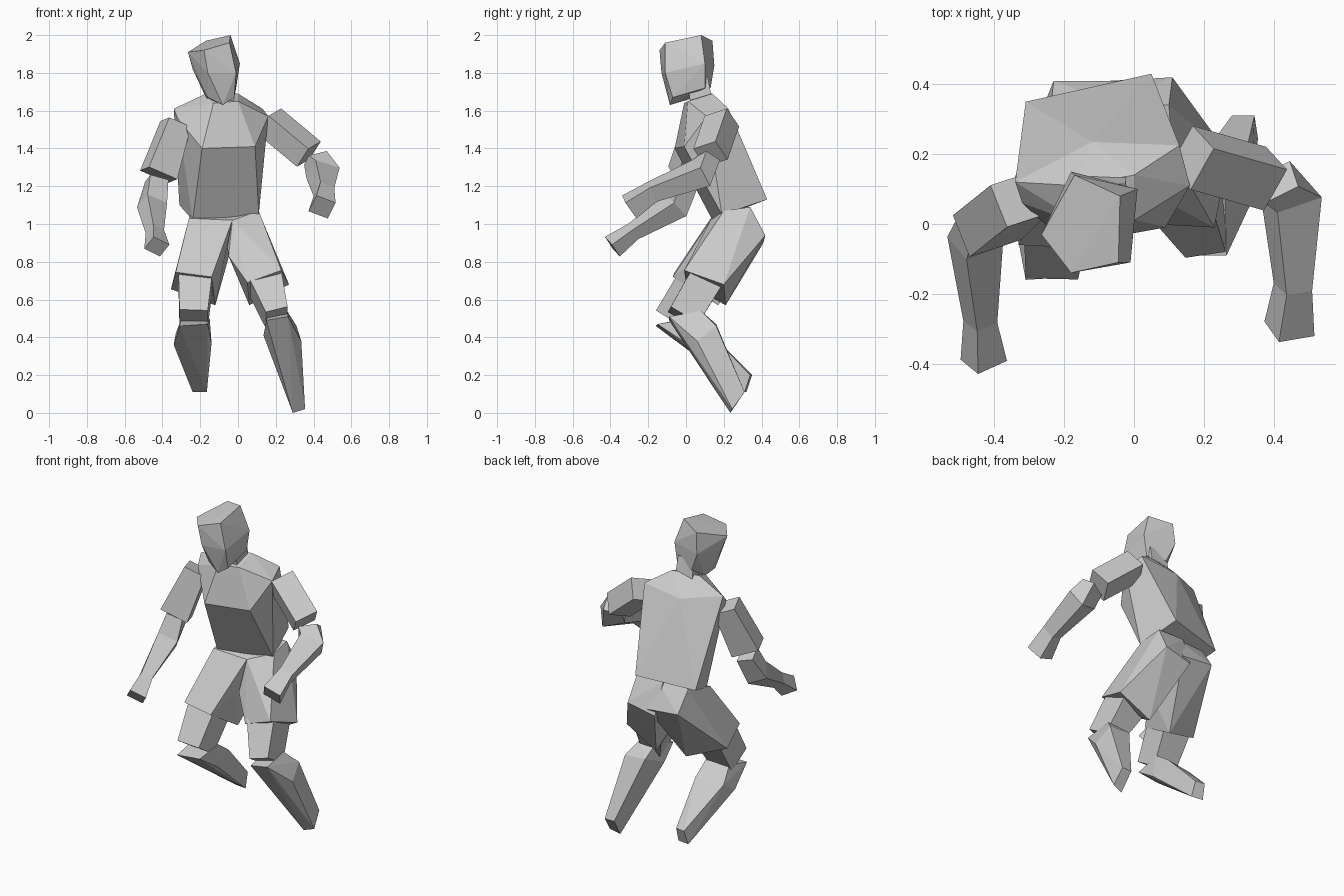
import bpy
import bmesh
from mathutils import Vector

# Remove the default cube only
default_cube = bpy.data.objects.get("Cube")
if default_cube:
    bpy.data.objects.remove(default_cube, do_unlink=True)

# Single matte grey for the whole figure
grey = bpy.data.materials.new("plain_grey")
grey.use_nodes = True
grey.diffuse_color = (.6, .6, .6, 1)
grey.node_tree.nodes["Principled BSDF"].inputs["Base Color"].default_value = (.6, .6, .6, 1)


def finish(name, bm):
    """Turn a bmesh into a flat shaded object."""
    bmesh.ops.recalc_face_normals(bm, faces=bm.faces[:])
    mesh = bpy.data.meshes.new(name)
    bm.to_mesh(mesh)
    bm.free()
    mesh.materials.append(grey)
    part = bpy.data.objects.new(name, mesh)
    bpy.context.scene.collection.objects.link(part)
    return part


def faceted_block(name, corners):
    """Closed low-poly block wrapped around its corner points."""
    bm = bmesh.new()
    for corner in corners:
        bm.verts.new(corner)
    wrapped = bmesh.ops.convex_hull(bm, input=bm.verts[:])
    leftovers = {item for item in wrapped["geom_interior"] + wrapped["geom_unused"]
                 if isinstance(item, bmesh.types.BMVert)}
    bmesh.ops.delete(bm, geom=list(leftovers), context="VERTS")
    bmesh.ops.dissolve_limit(bm, angle_limit=.06, verts=bm.verts[:], edges=bm.edges[:])
    return finish(name, bm)


def limb(name, stations, across=(1, 0, 0)):
    """Four-sided tube; each station is centre, width and depth."""
    bm = bmesh.new()
    centres = [Vector(centre) for centre, width, depth in stations]
    rings = []
    for index, (centre, width, depth) in enumerate(stations):
        before = centres[max(index - 1, 0)]
        after = centres[min(index + 1, len(centres) - 1)]
        along = (after - before).normalized()
        side = Vector(across)
        side = (side - along * side.dot(along)).normalized()
        front = along.cross(side)
        side, front = side * width / 2, front * depth / 2
        middle = centres[index]
        rings.append([bm.verts.new(middle + offset) for offset in
                      (side + front, front - side, -side - front, side - front)])
    for lower, upper in zip(rings, rings[1:]):
        for i in range(4):
            j = (i + 1) % 4
            bm.faces.new((lower[i], lower[j], upper[j], upper[i]))
    bm.faces.new(rings[0])
    bm.faces.new(rings[-1])
    return finish(name, bm)


# Head: wedge-shaped skull with a narrow chin, turned to its right
brow = [(-.18, -.14, 1.92), (-.045, -.11, 1.96)]
crown = [(-.265, -.03, 1.91), (-.17, .14, 1.97), (-.04, .08, 2)]
cheeks = [(-.24, 0, 1.82), (-.16, -.13, 1.8), (-.01, -.11, 1.8),
          (.01, .1, 1.85), (-.18, .15, 1.84)]
jaw = [(-.16, -.06, 1.67), (-.08, -.085, 1.63), (-.02, -.07, 1.67)]
nape = [(-.17, .05, 1.67), (-.13, .13, 1.72), (-.01, .1, 1.72)]
faceted_block("head", brow + crown + cheeks + jaw + nape)
limb("neck", [((-.08, .09, 1.6), .12, .12), ((-.08, .06, 1.77), .11, .11)])

# Torso: leaning forward, broad at the shoulders
waist = [(-.24, .14, 1.02), (.11, .19, 1.05), (.05, .43, 1.13), (-.31, .35, 1.1)]
chest = [(-.19, -.06, 1.4), (.09, -.01, 1.41)]
shoulders = [(-.32, .06, 1.56), (.16, .11, 1.57), (.13, .225, 1.61),
             (-.34, .12, 1.61), (-.12, .235, 1.58)]
collar = [(-.13, -.01, 1.64), (0, .01, 1.65), (-.17, .11, 1.69), (0, .14, 1.69)]
faceted_block("torso", waist + chest + shoulders + collar)

# Shorts: two leg blocks meeting at the middle
right_top = [(-.26, .13, 1.03), (-.03, .13, 1.02), (-.24, .32, 1.08), (-.02, .33, 1.09)]
right_seat = [(-.23, .41, .95), (-.02, .41, .93), (-.07, .08, .83)]
right_hem = [(-.14, -.07, .72), (-.33, -.06, .745), (-.355, .1, .655), (-.12, .17, .57)]
faceted_block("right_shorts_leg", right_top + right_seat + right_hem)

left_top = [(-.03, .13, 1.02), (.11, .2, 1.07), (.1, .34, 1.09), (-.08, .34, 1.09)]
left_seat = [(.11, .42, .94), (-.07, .41, .9), (-.05, .08, .83)]
left_hem = [(.05, 0, .69), (.23, -.01, .755), (.27, .2, .68), (.06, .21, .57)]
faceted_block("left_shorts_leg", left_top + left_seat + left_hem)

# Knees: the bare end of each thigh below the hem
limb("right_knee", [((-.225, .04, .7), .18, .18), ((-.235, -.085, .5), .15, .17)])
limb("left_knee", [((.14, .1, .7), .18, .18), ((.205, -.015, .505), .12, .17)])

# Shins: level at the knee, full calf, tapering to a blunt foot
right_knee_end = [(-.31, -.16, .46), (-.16, -.15, .47), (-.3, 0, .5), (-.15, .02, .5)]
right_calf = [(-.34, 0, .36), (-.14, 0, .37), (-.33, .1, .42), (-.15, .12, .43)]
right_foot = [(-.24, .32, .11), (-.165, .31, .11), (-.23, .35, .2), (-.17, .34, .2)]
faceted_block("right_shin", right_knee_end + right_calf + right_foot)

left_knee_end = [(.15, -.09, .49), (.265, -.09, .51), (.16, .08, .53), (.26, .08, .54)]
left_calf = [(.135, .02, .41), (.335, .06, .38), (.17, .16, .47), (.31, .16, .46)]
left_foot = [(.29, .235, 0), (.355, .245, .02), (.28, .31, .11), (.345, .31, .11)]
faceted_block("left_shin", left_knee_end + left_calf + left_foot)

# Sleeves
limb("right_sleeve", [((-.33, .07, 1.53), .13, .13), ((-.42, -.01, 1.26), .17, .13)],
     across=(1, .4, 0))
limb("left_sleeve", [((.165, .19, 1.545), .14, .13), ((.375, .13, 1.37), .14, .13)],
     across=(.3, 1, .5))

# Forearms: thick at the elbow, pinched at the wrist, flared at the hand
limb("right_forearm", [((-.43, .01, 1.23), .1, .1), ((-.455, -.05, 1.1), .12, .11),
                       ((-.44, -.28, .96), .07, .07), ((-.43, -.39, .88), .1, .09)],
     across=(1, 0, -.8))
limb("left_forearm", [((.41, .12, 1.35), .11, .09), ((.45, .08, 1.27), .14, .12),
                      ((.455, -.18, 1.17), .08, .09), ((.445, -.3, 1.09), .11, .11)],
     across=(1, 0, -.5))
